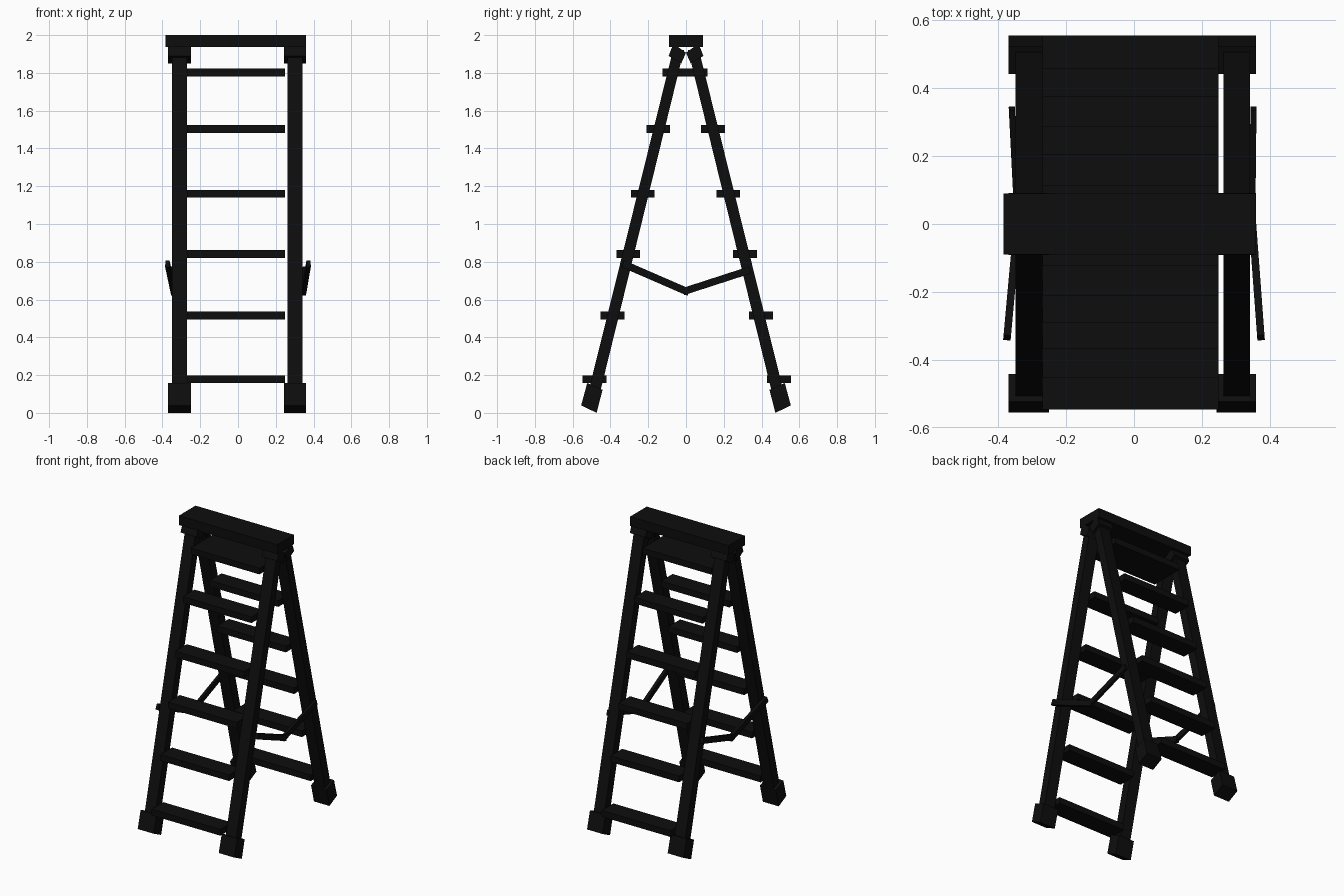
import bpy, bmesh
from mathutils import Vector

if "Cube" in bpy.data.objects:
    bpy.data.objects.remove(bpy.data.objects["Cube"])

# near-black paint
black = bpy.data.materials.new("black_paint")
black.diffuse_color = (0.004, 0.004, 0.004, 1)
black.use_nodes = True
black.node_tree.nodes["Principled BSDF"].inputs["Base Color"].default_value = black.diffuse_color


def prism(name, profile, x0, x1):
    """Extrude a y-z profile along x."""
    bm = bmesh.new()
    face = bm.faces.new([bm.verts.new((x0, y, z)) for y, z in profile])
    ext = bmesh.ops.extrude_face_region(bm, geom=[face])
    verts = [v for v in ext["geom"] if isinstance(v, bmesh.types.BMVert)]
    bmesh.ops.translate(bm, verts=verts, vec=(x1 - x0, 0, 0))
    bmesh.ops.recalc_face_normals(bm, faces=bm.faces)
    mesh = bpy.data.meshes.new(name)
    bm.to_mesh(mesh)
    bm.free()
    mesh.materials.append(black)
    ob = bpy.data.objects.new(name, mesh)
    bpy.context.collection.objects.link(ob)
    return ob


def box(name, x0, x1, y0, y1, z0, z1):
    return prism(name, [(y0, z0), (y1, z0), (y1, z1), (y0, z1)], x0, x1)


def bar(name, a, b, width, height):
    """Box-section bar between two points."""
    a, b = Vector(a), Vector(b)
    ob = box(name, -width / 2, width / 2, 0, (b - a).length, -height / 2, height / 2)
    ob.rotation_mode = 'QUATERNION'
    ob.rotation_quaternion = (b - a).to_track_quat('Y', 'Z')
    ob.location = a
    return ob


# top cap
box("top_cap", -0.384, 0.36, -0.09, 0.09, 1.936, 2.0)

# rails with tilted feet and top brackets, s = front (-1) or back (1)
rail = [(0.011, 1.92), (0.065, 1.935), (0.527, 0.07), (0.468, 0.055)]
foot = [(0.473, 0.0), (0.555, 0.04), (0.523, 0.158), (0.442, 0.122)]
bracket = [(0.092, 1.89), (0.025, 1.85), (0.0, 1.907), (0.067, 1.955)]
for s, face in ((-1, "front"), (1, "back")):
    for side, rx, wx in (("left", (-0.349, -0.27), (-0.37, -0.25)),
                         ("right", (0.263, 0.342), (0.243, 0.36))):
        for part, pts, xs in (("rail", rail, rx), ("foot", foot, wx),
                              ("bracket", bracket, wx)):
            prism(f"{face}_{side}_{part}", [(s * y, z) for y, z in pts], *xs)

# steps: height, outer edge of the front tread, outer edge of the back tread
steps = [(0.178, 0.547, 0.555), (0.515, 0.452, 0.46), (0.842, 0.369, 0.375),
         (1.16, 0.292, 0.287), (1.502, 0.21, 0.206), (1.802, 0.124, 0.113)]
for i, (z, front, back) in enumerate(steps, 1):
    box(f"front_step_{i}", -0.27, 0.249, -front, -front + 0.126, z - 0.021, z + 0.021)
    box(f"back_step_{i}", -0.27, 0.249, back - 0.126, back, z - 0.021, z + 0.021)

# folding spreader braces
for side, front_x, back_x, mid_x in (("left", -0.374, -0.36, -0.342),
                                     ("right", 0.374, 0.352, 0.348)):
    bar(f"front_{side}_brace", (front_x, -0.335, 0.79), (mid_x, 0.015, 0.638), 0.022, 0.038)
    bar(f"back_{side}_brace", (mid_x, -0.015, 0.642), (back_x, 0.34, 0.757), 0.018, 0.038)
